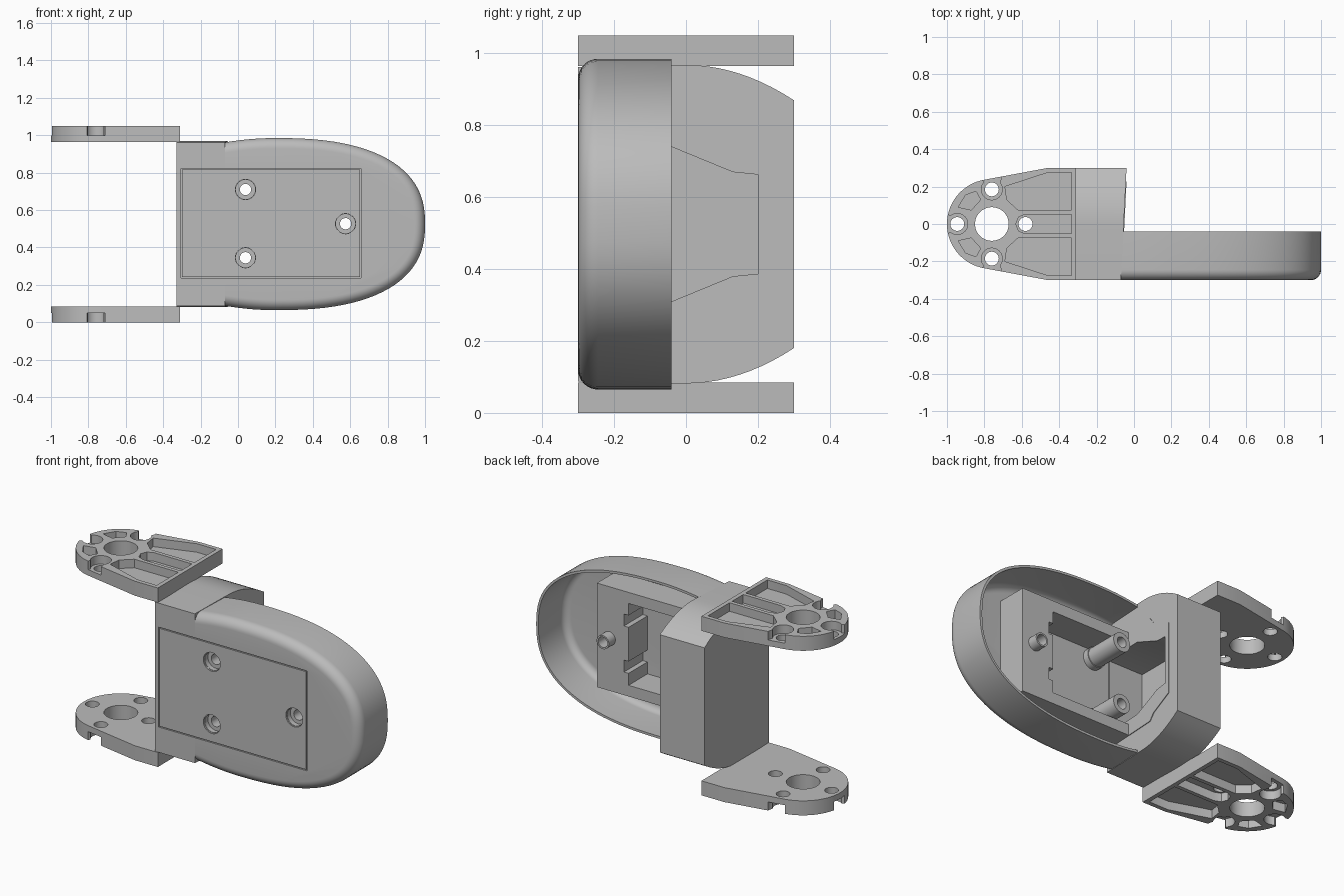
import bpy, bmesh, math
from mathutils import Matrix, Vector

if "Cube" in bpy.data.objects:
    bpy.data.objects.remove(bpy.data.objects["Cube"])

grey = bpy.data.materials.new("plain_grey")
grey.use_nodes = True
grey.diffuse_color = (0.5, 0.5, 0.5, 1)
grey.node_tree.nodes["Principled BSDF"].inputs["Base Color"].default_value = (0.5, 0.5, 0.5, 1)

MID = 0.525
AXES = {"x": lambda u, v, w: (w, u, v),
        "y": lambda u, v, w: (u, w, v),
        "z": lambda u, v, w: (u, v, w)}


def finish(name, bm):
    bmesh.ops.recalc_face_normals(bm, faces=bm.faces[:])
    mesh = bpy.data.meshes.new(name)
    bm.to_mesh(mesh)
    bm.free()
    mesh.materials.append(grey)
    obj = bpy.data.objects.new(name, mesh)
    bpy.context.collection.objects.link(obj)
    return obj


def prism(name, pts, a, b, axis):
    """Extrude a 2D outline from a to b along an axis."""
    bm = bmesh.new()
    low, high = [[bm.verts.new(AXES[axis](u, v, w)) for u, v in pts] for w in (a, b)]
    bm.faces.new(low)
    bm.faces.new(high)
    for i in range(len(pts)):
        j = (i + 1) % len(pts)
        bm.faces.new((low[i], low[j], high[j], high[i]))
    return finish(name, bm)


def circle(cx, cy, r, n=32):
    return [(cx + r * math.cos(2 * math.pi * i / n), cy + r * math.sin(2 * math.pi * i / n))
            for i in range(n)]


def rect(u0, u1, v0, v1):
    return [(u0, v0), (u1, v0), (u1, v1), (u0, v1)]


def mirrored(half, centre=0.0):
    """Close a half outline by mirroring its second coordinate."""
    up = [(u, centre + v) for u, v in half]
    return up + [(u, centre - v) for u, v in reversed(half) if v > 1e-6]


def apply(obj, mod):
    bpy.context.view_layer.objects.active = obj
    bpy.ops.object.modifier_apply(modifier=mod.name)


def cut(obj, *args):
    """Subtract a prism, or an existing object, from obj."""
    tool = args[0] if len(args) == 1 else prism("cutter", *args)
    mod = obj.modifiers.new("cut", "BOOLEAN")
    mod.operation, mod.solver, mod.object = "DIFFERENCE", "EXACT", tool
    apply(obj, mod)
    bpy.data.objects.remove(tool)


# Horn plates: holes, open screw seats and lightening pockets on the outer side
tip = [(-0.76 + 0.24 * math.cos(a), 0.24 * math.sin(a))
       for a in (math.radians(100 + 5 * i) for i in range(17))]
plate = prism("lower_horn_plate", mirrored([(-0.31, 0.3), (-0.46, 0.3)] + tip), 0, 0.085, "z")
DEEP = 0.05
side_pocket = [(-0.69, 0.2), (-0.46, 0.275), (-0.335, 0.275), (-0.335, 0.075),
               (-0.62, 0.075), (-0.68, 0.13)]
tip_pocket = [(-0.94, 0.09), (-0.9, 0.155), (-0.845, 0.175), (-0.82, 0.13), (-0.87, 0.075)]
for pocket in (side_pocket, tip_pocket):
    for s in (1, -1):
        cut(plate, [(x, s * y) for x, y in pocket], -0.01, DEEP, "z")
slot = [(-0.335, 0.052), (-0.58, 0.052), (-0.617, 0.037), (-0.632, 0)]
cut(plate, mirrored(slot), -0.01, DEEP, "z")
for x, y in ((-0.76, 0.185), (-0.76, -0.185), (-0.945, 0)):
    cut(plate, circle(x, y, 0.056), -0.01, DEEP, "z")
    ox, oy = x + (-0.06 if y == 0 else 0), y * 1.35
    cut(plate, circle(ox, oy, 0.05), -0.01, DEEP, "z")
for x, y in ((-0.76, 0.185), (-0.76, -0.185), (-0.945, 0), (-0.58, 0)):
    cut(plate, circle(x, y, 0.037), -0.01, 0.1, "z")
cut(plate, circle(-0.76, 0, 0.09, 48), -0.01, 0.1, "z")

upper = bpy.data.objects.new("upper_horn_plate", plate.data.copy())
bpy.context.collection.objects.link(upper)
upper.data.transform(Matrix.Translation((0, 0, 2 * MID)) @ Matrix.Diagonal((1, 1, -1, 1)))
upper.data.flip_normals()


# Collar joining the plates to the shell, with a slightly slanted inner face
def slant(obj, extra=0.0):
    for v in obj.data.vertices:
        if v.co.x > -0.1:
            v.co.x = -0.055 + 0.05 * v.co.y + extra


bend = [(0.3 * i / 10, 0.443 - 0.098 * (i / 10) ** 2) for i in range(11)]
collar = prism("collar", mirrored([(-0.3, 0.4375), (-0.05, 0.443)] + bend, MID), -0.33, 0, "x")
slant(collar)
insert = prism("collar_insert", mirrored([(-0.28, 0.305), (0.07, 0.305), (0.1, 0.268), (0.228, 0.208)],
                                         MID), -0.25, 0, "x")
slant(insert, 0.004)
well = [(-0.28, 0.215), (-0.04, 0.215), (0.13, 0.145), (0.2, 0.138)]
for part in (collar, insert):
    cut(part, mirrored(well, MID), -0.29, 0.1, "x")

# Rounded shell, open at the back
POWER = 2.45
half = [(-0.08 + 0.04 * i, 0.46 - 0.025 * ((0.28 - 0.04 * i) / 0.28) ** 2) for i in range(7)]
for i in range(25):
    t = math.pi / 2 * (1 - i / 24)
    half.append((0.2 + 0.8 * max(math.cos(t), 0) ** (2 / POWER),
                 0.46 * max(math.sin(t), 0) ** (2 / POWER)))
half[-1] = (1.0, 0.0)
outline = [Vector(p) for p in mirrored(half)]
normals = []
for i, p in enumerate(outline):
    d = outline[min(i + 1, len(outline) - 1)] - outline[max(i - 1, 0)]
    n = Vector((-d.y, d.x)).normalized()
    if i in (0, len(outline) - 1):
        n = Vector((0, math.copysign(1, p.y)))
    normals.append(n)
R = 0.055
levels = [(0, -0.04)] + [(R * (1 - math.cos(a)), -0.3 + R - R * math.sin(a))
                         for a in (math.pi / 2 * k / 8 for k in range(9))]
bm = bmesh.new()
rings = [[bm.verts.new((p.x - n.x * off, y, MID + p.y - n.y * off))
          for p, n in zip(outline, normals)] for off, y in levels]
for r0, r1 in zip(rings, rings[1:]):
    for i in range(len(r0) - 1):
        bm.faces.new((r0[i], r0[i + 1], r1[i + 1], r1[i]))
bm.faces.new(rings[-1])
shell = finish("shell", bm)
front = min(shell.data.polygons, key=lambda f: f.center.y)
if front.normal.y > 0:
    shell.data.flip_normals()
solid = shell.modifiers.new("wall", "SOLIDIFY")
solid.thickness, solid.offset = 0.014, -1
apply(shell, solid)

# Inner frame with a notched well
frame = prism("inner_frame", rect(-0.08, 0.655, 0.22, 0.83), -0.29, -0.11, "y")
notched = mirrored([(-0.2, 0.24), (0.45, 0.24), (0.45, 0.17), (0.48, 0.17), (0.48, 0.1),
                    (0.45, 0.1)], MID)
cut(frame, notched, -0.4, 0, "y")

# Screw posts, drilled through from the front
screws = [(0.04, 0.71), (0.04, 0.345), (0.575, 0.527)]
posts = []
for label, (x, z) in zip(("upper", "lower", "end"), screws):
    wide = 0.055 if x < 0.1 else 0.04
    posts.append(prism(label + "_screw_post", circle(x, z, wide), -0.29, -0.05, "y"))
for (x, z), post in zip(screws, posts):
    for part in (shell, frame, post):
        cut(part, circle(x, z, 0.03), -0.4, 0.1, "y")
    cut(shell, circle(x, z, 0.055), -0.4, -0.291, "y")
    seat_ring = prism(post.name.replace("post", "seat"), circle(x, z, 0.06), -0.293, -0.25, "y")
    cut(seat_ring, circle(x, z, 0.054), -0.4, -0.262, "y")
    cut(seat_ring, circle(x, z, 0.03), -0.4, 0, "y")
    for part in (shell, frame, post):
        cut(part, circle(x, z, 0.052), -0.4, -0.262, "y")

# Panel seam on the front
for part in (shell, collar):
    seam = prism("seam", rect(-0.305, 0.657, 0.236, 0.822), -0.4, -0.291, "y")
    cut(seam, rect(-0.299, 0.651, 0.242, 0.816), -0.5, 0, "y")
    cut(part, seam)

# Smooth the rounded faces, keep hard edges
bpy.ops.object.select_all(action="DESELECT")
for obj in bpy.context.collection.objects:
    if obj.type == "MESH" and obj.data.materials and obj.data.materials[0] == grey:
        obj.select_set(True)
        bpy.context.view_layer.objects.active = obj
bpy.ops.object.shade_smooth_by_angle(angle=math.radians(30))
